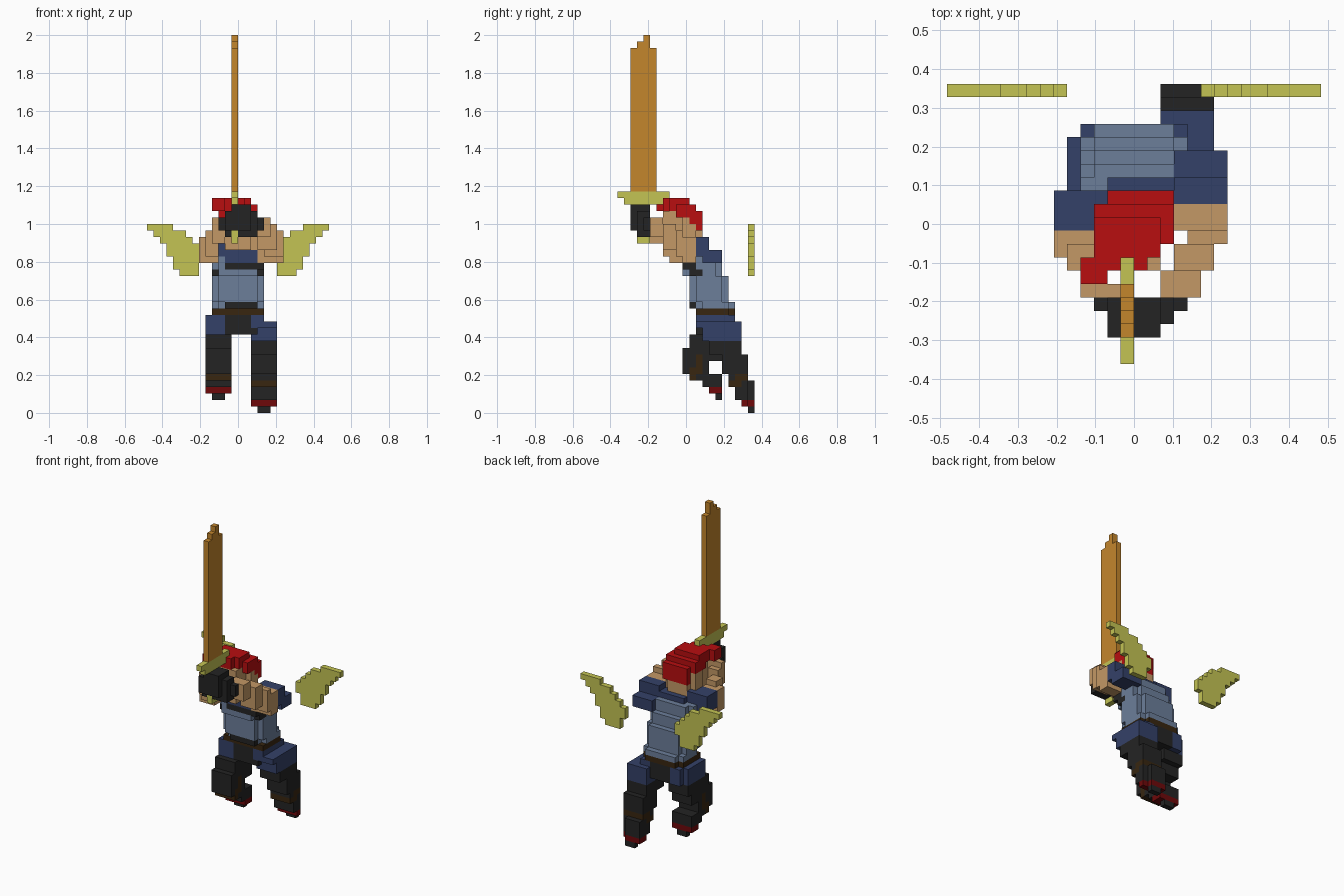
import bpy
import bmesh
from itertools import product
from mathutils import Vector

cube = bpy.data.objects.get("Cube")
if cube:
    bpy.data.objects.remove(cube, do_unlink=True)

UNIT = 2 / 58                       # edge of one block
CENTRE = Vector((14, 10.5, 0))      # block grid origin under the model


def linear(c):
    c /= 255
    return c / 12.92 if c <= 0.04045 else ((c + 0.055) / 1.055) ** 2.4


def material(name, *rgb):
    m = bpy.data.materials.new(name)
    m.use_nodes = True
    colour = [linear(c) for c in rgb] + [1]
    m.diffuse_color = colour
    node = m.node_tree.nodes["Principled BSDF"]
    node.inputs["Base Color"].default_value = colour
    node.inputs["Roughness"].default_value = 0.9
    return m


skin = material("skin", 196, 152, 102)
red = material("bright red", 184, 14, 16)
dark_red = material("dark red", 110, 8, 10)
navy = material("navy cloth", 52, 65, 104)
blue = material("light blue cloth", 108, 126, 154)
black = material("soft black", 36, 36, 36)
brown = material("dark brown leather", 56, 38, 16)
gold = material("pale gold", 196, 196, 84)
bronze = material("orange blade", 196, 134, 44)

blocks = {}     # grid cell -> (part name, material)


def fill(part, mat, x, y, z, trim=False):
    """Fill a range of cells; trim drops the four upright corners."""
    for cell in product(range(*x), range(*y), range(*z)):
        corner = cell[0] in (x[0], x[1] - 1) and cell[1] in (y[0], y[1] - 1)
        if not (trim and corner):
            blocks[cell] = (part, mat)


# Wings: columns with a stepped top and bottom, mirrored
wing_tops = (29, 29, 29, 29, 28, 28, 27, 26, 25)
wing_bottoms = (28, 27, 26, 24, 22, 21, 21, 21, 23)
for i, (low, high) in enumerate(zip(wing_bottoms, wing_tops)):
    fill("right_wing", gold, (i, i + 1), (20, 21), (low, high))
    fill("left_wing", gold, (27 - i, 28 - i), (20, 21), (low, high))

# Torso leans forward as it rises
fill("torso", blue, (10, 18), (12, 18), (16, 17), True)
fill("torso", blue, (10, 18), (11, 17), (17, 21), True)
fill("torso", blue, (10, 18), (10, 16), (21, 23), True)
fill("torso", blue, (10, 18), (10, 15), (23, 25), True)
fill("collar", navy, (12, 17), (10, 14), (23, 26))
fill("strap", black, (12, 18), (10, 12), (22, 23))
fill("strap", black, (10, 11), (11, 12), (21, 22))
fill("strap", black, (17, 18), (11, 13), (21, 22))

# Belt and hips
fill("hips", black, (11, 17), (12, 18), (12, 15))
fill("belt", brown, (10, 18), (12, 18), (15, 16), True)
fill("belt", brown, (10, 18), (12, 14), (15, 16))
fill("buckle", black, (12, 17), (11, 12), (16, 17))

# Right leg: bent forward at the knee, shin trailing back
R = (9, 13)
fill("right_thigh", navy, R, (12, 18), (12, 15), True)
fill("right_thigh", navy, (9, 12), (12, 15), (12, 15))
fill("right_leg", black, R, (11, 17), (10, 12))
fill("right_leg", black, R, (10, 16), (8, 10))
fill("right_leg", black, R, (10, 14), (6, 8))
fill("right_leg", black, R, (11, 16), (5, 6))
fill("right_leg", black, R, (13, 16), (4, 5))
fill("right_knee_band", brown, R, (11, 12), (5, 7))
fill("right_knee_band", brown, R, (12, 13), (6, 9))
fill("right_foot", dark_red, R, (14, 16), (3, 4))
fill("right_foot", black, (10, 12), (15, 16), (2, 3))

# Left leg: swept straight back
L = (16, 20)
fill("left_thigh", navy, (16, 18), (12, 18), (14, 15))
fill("left_thigh", navy, L, (12, 18), (13, 14))
fill("left_thigh", navy, L, (13, 19), (11, 14))
fill("left_leg", black, L, (14, 19), (9, 11))
fill("left_leg", black, L, (16, 20), (6, 9))
fill("left_leg", black, L, (17, 20), (4, 6))
fill("left_leg", black, L, (18, 20), (2, 4))
fill("left_leg", black, (16, 19), (20, 21), (2, 5))
fill("left_knee_band", brown, L, (17, 19), (4, 5))
fill("left_knee_band", brown, L, (18, 20), (5, 6))
fill("left_foot", dark_red, L, (19, 20), (1, 2))
fill("left_foot", dark_red, (16, 19), (20, 21), (1, 2))
fill("left_foot", black, (17, 19), (20, 21), (0, 1))

# Head with a red headscarf over the top and back
fill("head", skin, (12, 16), (7, 9), (25, 31))
fill("head", skin, (11, 17), (9, 13), (25, 31), True)
fill("headscarf", red, (10, 12), (6, 8), (31, 33))
fill("headscarf", red, (11, 15), (7, 9), (31, 33))
fill("headscarf", red, (11, 16), (8, 11), (31, 33))
fill("headscarf", red, (11, 17), (9, 12), (30, 32))
fill("headscarf", red, (12, 17), (11, 13), (29, 31))
fill("headscarf", red, (12, 17), (12, 13), (28, 29))

# Right arm
fill("right_sleeve", navy, (8, 12), (10, 13), (24, 27))
fill("right_arm", skin, (8, 11), (8, 10), (23, 27))
fill("right_arm", skin, (9, 11), (7, 9), (24, 28))
fill("right_arm", skin, (10, 12), (5, 7), (26, 29))
fill("right_arm", skin, (10, 13), (5, 6), (27, 30))

# Left arm
fill("left_sleeve", navy, (17, 21), (12, 14), (24, 27))
fill("left_sleeve", navy, (17, 21), (13, 16), (23, 25))
fill("left_arm", skin, (17, 21), (10, 12), (23, 27))
fill("left_arm", skin, (18, 21), (9, 10), (24, 28))
fill("left_arm", skin, (17, 20), (7, 9), (25, 29))
fill("left_arm", skin, (16, 19), (5, 7), (27, 30))

# Gloved hands around the grip
fill("gloves", black, (11, 18), (4, 5), (28, 30))
fill("gloves", black, (12, 17), (3, 5), (27, 31))
fill("gloves", black, (12, 16), (2, 5), (28, 31))
fill("gloves", black, (13, 16), (2, 5), (31, 32))

# Sword: pommel, guard and stepped blade tip
S = (13, 14)
fill("pommel", gold, S, (3, 5), (26, 28))
fill("guard", gold, S, (1, 7), (32, 33))
fill("guard", gold, S, (0, 8), (33, 34))
for j, top in enumerate((56, 57, 58, 56), start=2):
    fill("blade", bronze, S, (j, j + 1), (34, top))


def build(part, cells):
    """Skin the exposed sides of a part's cells as flat faces."""
    bm = bmesh.new()
    mats = []
    for cell in cells:
        mat = blocks[cell][1]
        if mat not in mats:
            mats.append(mat)
        for axis, side in product(range(3), (0, 1)):
            near = list(cell)
            near[axis] += 1 if side else -1
            if tuple(near) in blocks:
                continue
            ring = []
            for u, w in ((0, 0), (1, 0), (1, 1), (0, 1)):
                p = Vector(cell)
                p[axis] += side
                p[(axis + 1) % 3] += u
                p[(axis + 2) % 3] += w
                ring.append(bm.verts.new((p - CENTRE) * UNIT))
            face = bm.faces.new(ring if side else ring[::-1])
            face.material_index = mats.index(mat)
    bmesh.ops.remove_doubles(bm, verts=bm.verts, dist=UNIT / 100)
    bmesh.ops.dissolve_limit(bm, angle_limit=0.01, verts=bm.verts,
                             edges=bm.edges, delimit={'MATERIAL'})
    mesh = bpy.data.meshes.new(part)
    bm.to_mesh(mesh)
    bm.free()
    for mat in mats:
        mesh.materials.append(mat)
    bpy.context.collection.objects.link(bpy.data.objects.new(part, mesh))


parts = {}
for cell, (part, _) in blocks.items():
    parts.setdefault(part, []).append(cell)
for part, cells in parts.items():
    build(part, cells)
